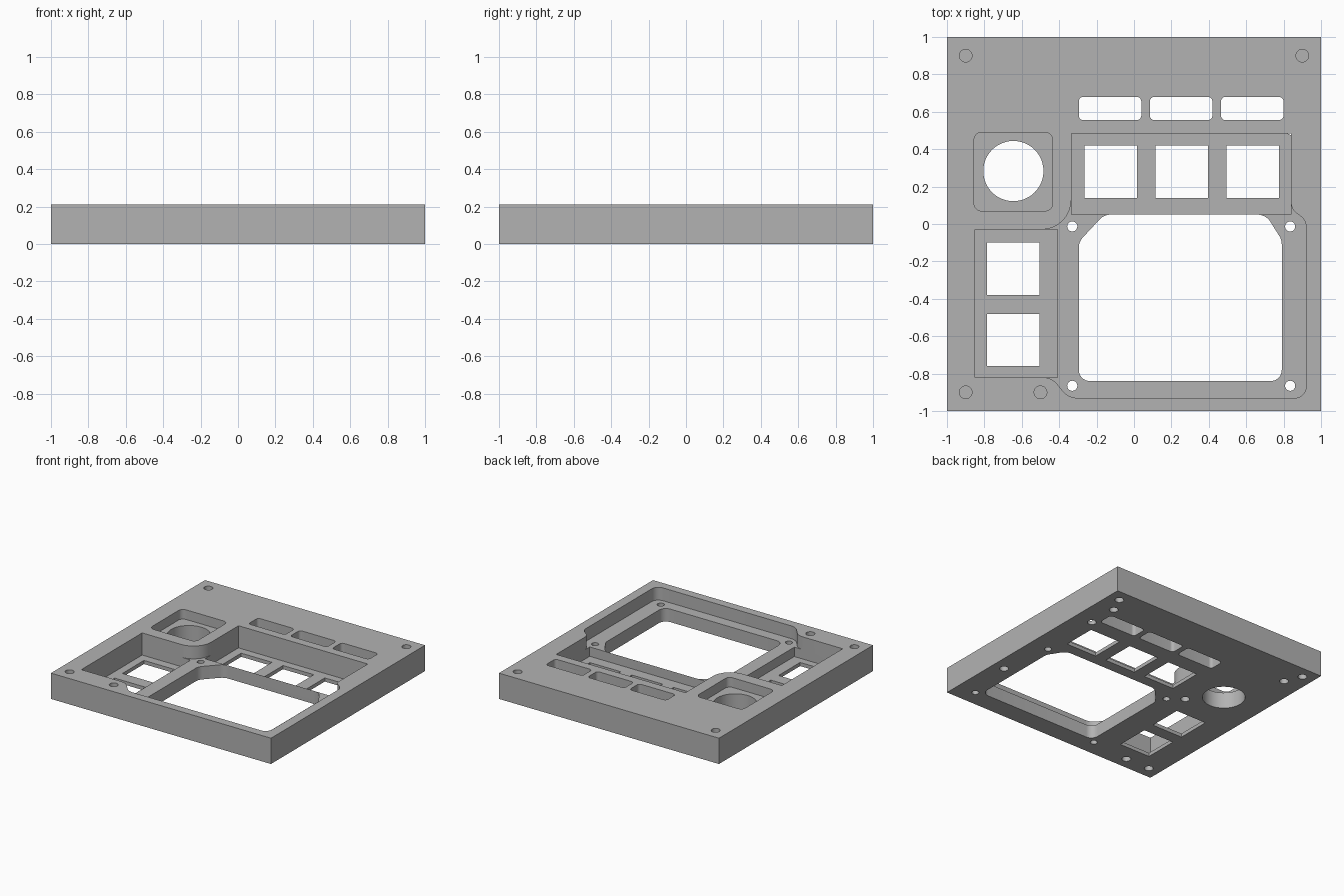
import bpy
import bmesh
from math import pi, cos, sin, tan, radians
from mathutils import Vector

TOP = 0.212          # panel thickness
KEY_FLOOR = 0.03     # thin web that holds the key switches
SCREEN_FLOOR = 0.107 # ledge around the screen opening
KNOB_FLOOR = 0.133

old = bpy.data.objects.get("Cube")
if old:
    bpy.data.objects.remove(old, do_unlink=True)

grey = bpy.data.materials.new("plain grey")
grey.use_nodes = True
grey.diffuse_color = (0.45, 0.45, 0.45, 1)
grey.node_tree.nodes["Principled BSDF"].inputs["Base Color"].default_value = grey.diffuse_color


def fillet(corners, steps=8):
    """Outline from (x, y, radius) corners, each rounded by its radius."""
    outline = []
    count = len(corners)
    for i, (x, y, r) in enumerate(corners):
        p = Vector((x, y))
        if r == 0:
            outline.append(p)
            continue
        a = (Vector(corners[i - 1][:2]) - p).normalized()
        b = (Vector(corners[(i + 1) % count][:2]) - p).normalized()
        half = a.angle(b) / 2
        centre = p + (a + b).normalized() * (r / sin(half))
        start = p + a * (r / tan(half)) - centre
        end = p + b * (r / tan(half)) - centre
        sweep = start.angle(end)
        for k in range(steps + 1):
            t = k / steps
            arm = (start * sin((1 - t) * sweep) + end * sin(t * sweep)) / sin(sweep)
            outline.append(centre + arm)
    return outline


def rect(x0, x1, y0, y1, r=0):
    return fillet([(x0, y0, r), (x1, y0, r), (x1, y1, r), (x0, y1, r)])


def circle(x, y, r, n=32):
    return [Vector((x + r * cos(2 * pi * k / n), y + r * sin(2 * pi * k / n))) for k in range(n)]


def prism(name, outline, z0, z1):
    bm = bmesh.new()
    base = bm.faces.new([bm.verts.new((p.x, p.y, z0)) for p in outline])
    grown = bmesh.ops.extrude_face_region(bm, geom=[base])["geom"]
    lifted = [v for v in grown if isinstance(v, bmesh.types.BMVert)]
    bmesh.ops.translate(bm, verts=lifted, vec=(0, 0, z1 - z0))
    bmesh.ops.recalc_face_normals(bm, faces=bm.faces)
    mesh = bpy.data.meshes.new(name)
    bm.to_mesh(mesh)
    bm.free()
    mesh.materials.append(grey)
    obj = bpy.data.objects.new(name, mesh)
    bpy.context.collection.objects.link(obj)
    return obj


panel = prism("control_panel", rect(-1, 1, -1, 1), 0, TOP)
bpy.context.view_layer.objects.active = panel
panel.select_set(True)


def cut(outline, z0=-0.1, z1=TOP + 0.1):
    cutter = prism("cutter", outline, z0, z1)
    cutter.hide_render = True
    mod = panel.modifiers.new("cut", "BOOLEAN")
    mod.operation = "DIFFERENCE"
    mod.solver = "EXACT"
    mod.object = cutter
    bpy.ops.object.modifier_apply(modifier=mod.name)
    bpy.data.objects.remove(cutter, do_unlink=True)


# Stepped recess around the screen
cut(fillet([(-0.6, -0.03, 0), (-0.335, -0.03, 0.16), (-0.335, 0.2, 0),
            (0.84, 0.2, 0), (0.84, 0.08, 0.07), (0.92, 0.02, 0.07),
            (0.92, -0.93, 0.06), (-0.35, -0.93, 0.1),
            (-0.44, -0.82, 0.1), (-0.6, -0.82, 0)]), SCREEN_FLOOR)

# Deep recesses for the two key groups
cut(rect(-0.335, 0.84, 0.05, 0.485), KEY_FLOOR)
cut(rect(-0.85, -0.41, -0.82, -0.03), KEY_FLOOR)

# Screen opening with clipped upper corners
cut(fillet([(-0.295, -0.84, 0.06), (0.79, -0.84, 0.06), (0.79, -0.085, 0.08),
            (0.705, 0.05, 0.08), (-0.16, 0.05, 0.08), (-0.295, -0.095, 0.08)]))

# Key openings
for x in (-0.125, 0.255, 0.635):
    cut(rect(x - 0.14, x + 0.14, 0.14, 0.42))
for y in (-0.24, -0.62):
    cut(rect(-0.785, -0.505, y - 0.14, y + 0.14))

# Label slots above the keys
for x in (-0.128, 0.252, 0.632):
    cut(rect(x - 0.167, x + 0.167, 0.555, 0.68, 0.025))

# Knob recess and bore
cut(rect(-0.855, -0.435, 0.07, 0.49, 0.04), KNOB_FLOOR)
cut(circle(-0.645, 0.283, 0.161, 48))

# Screen mounting holes
for x in (-0.33, 0.835):
    for y in (-0.865, -0.013):
        cut(circle(x, y, 0.027))

# Blind holes in the top and the underside
for x, y in ((-0.9, 0.9), (0.9, 0.9), (-0.9, -0.9), (-0.5, -0.9)):
    cut(circle(x, y, 0.034), TOP - 0.08)
for x, y in ((-0.9, 0.9), (0.9, 0.9), (-0.9, -0.9), (-0.68, -0.9), (0.9, -0.45),
             (0.837, 0.76), (-0.837, 0.76), (0.843, 0.51), (-0.44, 0.075)):
    cut(circle(x, y, 0.034), -0.1, 0.08)

bpy.ops.object.shade_smooth_by_angle(angle=radians(30))
